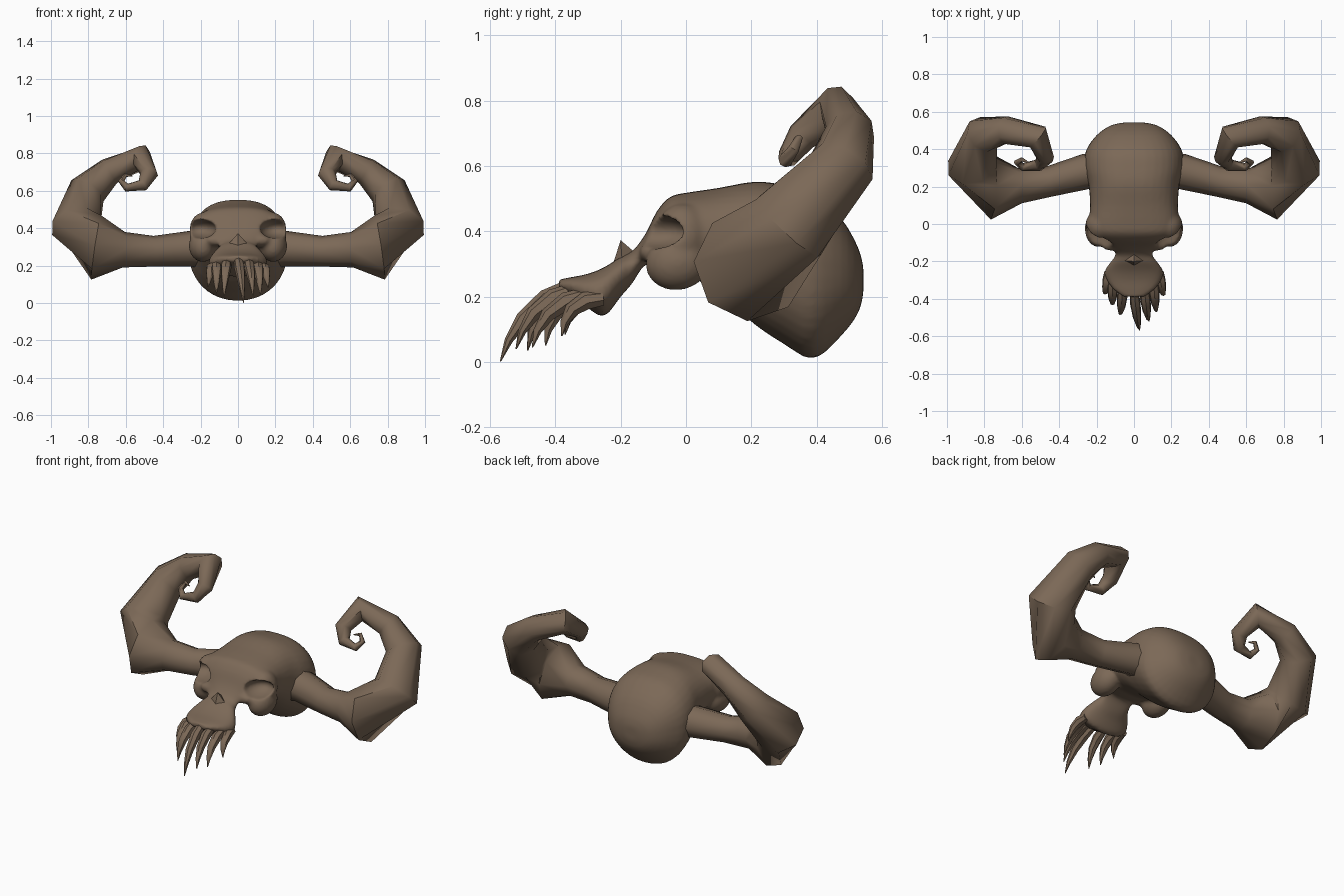
import bpy, bmesh, math
from mathutils import Vector, Matrix

if "Cube" in bpy.data.objects:
    bpy.data.objects.remove(bpy.data.objects["Cube"])

bone = bpy.data.materials.new("brown_bone")
bone.diffuse_color = (0.20, 0.14, 0.095, 1)
bone.use_nodes = True
bone.node_tree.nodes["Principled BSDF"].inputs["Base Color"].default_value = bone.diffuse_color


def finish(name, bm, mirror=False, angle=50):
    bmesh.ops.recalc_face_normals(bm, faces=bm.faces)
    me = bpy.data.meshes.new(name)
    bm.to_mesh(me)
    bm.free()
    ob = bpy.data.objects.new(name, me)
    bpy.context.collection.objects.link(ob)
    me.materials.append(bone)
    bpy.ops.object.select_all(action='DESELECT')
    ob.select_set(True)
    bpy.context.view_layer.objects.active = ob
    bpy.ops.object.shade_smooth_by_angle(angle=math.radians(angle))
    if mirror:
        ob.modifiers.new("mirror", 'MIRROR')
    return ob


def skin(bm, rings):
    """Join equal rings of points into a closed tube."""
    vs = [[bm.verts.new(p) for p in r] for r in rings]
    n = len(vs[0])
    for a, b in zip(vs, vs[1:]):
        for i in range(n):
            j = (i + 1) % n
            bm.faces.new((a[i], a[j], b[j], b[i]))
    bm.faces.new(vs[0])
    bm.faces.new(vs[-1])


def tube(bm, path, sides, facing={}):
    """Tapering tube along (x, y, z, radius) points; facing fixes chosen rings."""
    pts = [Vector(p[:3]) for p in path]
    rings, u = [], Vector((0.0, 0.05, 1))
    for i, p in enumerate(pts):
        t = Vector()
        if i:
            t += (p - pts[i - 1]).normalized()
        if i < len(pts) - 1:
            t += (pts[i + 1] - p).normalized()
        t = Vector(facing.get(i, t)).normalized()
        u = (u - t * u.dot(t)).normalized()
        w = t.cross(u)
        r = path[i][3]
        rings.append([p + r * (u * math.cos(a) + w * math.sin(a))
                      for a in (2 * math.pi * k / sides for k in range(sides))])
    skin(bm, rings)


def blobs(bm, centre, radii, tilt=0):
    """Pair of mirrored ellipsoids, tilted about x."""
    for s in (1, -1):
        m = (Matrix.Translation((s * centre[0], centre[1], centre[2]))
             @ Matrix.Rotation(math.radians(tilt), 4, 'X') @ Matrix.Diagonal((*radii, 1)))
        bmesh.ops.create_uvsphere(bm, u_segments=24, v_segments=14, radius=1, matrix=m)


def spline(rows, steps):
    """Catmull-Rom through rows of numbers."""
    out = []
    for i in range(len(rows) - 1):
        a, b, c, d = (rows[min(max(i + k, 0), len(rows) - 1)] for k in (-1, 0, 1, 2))
        for s in range(steps):
            t = s / steps
            out.append([0.5 * (2 * q + (r - p) * t + (2 * p - 5 * q + 4 * r - v) * t * t
                               + (3 * q - p - 3 * r + v) * t ** 3)
                        for p, q, r, v in zip(a, b, c, d)])
    return out + [list(rows[-1])]


# Skull: stations of (y, top z, bottom z, half width)
stations = [
    (0.543, 0.29, 0.21, 0.05), (0.527, 0.35, 0.15, 0.125), (0.475, 0.44, 0.08, 0.20),
    (0.39, 0.515, 0.01, 0.258), (0.30, 0.542, 0.055, 0.263), (0.21, 0.552, 0.115, 0.243),
    (0.10, 0.533, 0.21, 0.235), (0.0, 0.518, 0.27, 0.24), (-0.05, 0.505, 0.285, 0.225),
    (-0.09, 0.46, 0.295, 0.18), (-0.125, 0.39, 0.30, 0.12), (-0.165, 0.338, 0.24, 0.10),
    (-0.20, 0.322, 0.20, 0.123), (-0.25, 0.29, 0.14, 0.156), (-0.30, 0.270, 0.165, 0.146),
    (-0.35, 0.26, 0.20, 0.11), (-0.39, 0.252, 0.222, 0.055)]
bm = bmesh.new()
rings = []
for y, top, bot, w in spline(stations, 3):
    ring = []
    for k in range(36):
        a = 2 * math.pi * k / 36
        c, s = math.cos(a), math.sin(a)
        e = 0.82 if s > 0 else 0.95
        ring.append(Vector((w * math.copysign(abs(c) ** e, c), y,
                            (top + bot) / 2 + (top - bot) / 2 * math.copysign(abs(s) ** e, s))))
    rings.append(ring)
skin(bm, rings)
# Cheekbones and socket rims, fused into the skull
blobs(bm, (0.188, -0.025, 0.305), (0.075, 0.10, 0.085), 12)
blobs(bm, (0.183, -0.01, 0.385), (0.078, 0.085, 0.10))
blobs(bm, (0.115, -0.095, 0.335), (0.07, 0.05, 0.035), 0)
skull = finish("skull", bm)

# Eye socket cutters
bm = bmesh.new()
blobs(bm, (0.205, -0.105, 0.398), (0.088, 0.115, 0.052))
cutter = finish("socket_cutter", bm)
cutter.hide_render = True
cutter.hide_viewport = False
cutter.display_type = 'WIRE'


def remesh(ob):
    m = ob.modifiers.new("fuse", 'REMESH')
    m.mode, m.voxel_size, m.use_smooth_shade = 'VOXEL', 0.009, True


remesh(skull)
cut = skull.modifiers.new("sockets", 'BOOLEAN')
cut.operation, cut.object = 'DIFFERENCE', cutter
remesh(skull)
soft = skull.modifiers.new("soften", 'SMOOTH')
soft.factor, soft.iterations = 0.5, 6

# Raised nose ridge
bm = bmesh.new()
pts = [bm.verts.new(p) for p in ((0, -0.2, 0.373), (0.065, -0.195, 0.30), (-0.065, -0.195, 0.30),
                                 (0, -0.225, 0.295), (0, -0.15, 0.33))]
bmesh.ops.convex_hull(bm, input=pts)
finish("nose_ridge", bm, angle=30)

# Curling horns
horn = [(0.20, 0.285, 0.29, 0.10), (0.26, 0.28, 0.29, 0.095), (0.45, 0.228, 0.277, 0.082),
        (0.61, 0.205, 0.285, 0.095), (0.758, 0.197, 0.297, 0.174), (0.865, 0.315, 0.415, 0.14),
        (0.805, 0.478, 0.60, 0.103), (0.685, 0.502, 0.705, 0.076), (0.515, 0.465, 0.775, 0.072),
        (0.475, 0.355, 0.69, 0.048), (0.51, 0.315, 0.63, 0.034), (0.595, 0.305, 0.617, 0.022),
        (0.625, 0.33, 0.652, 0.017), (0.60, 0.345, 0.685, 0.012), (0.565, 0.33, 0.68, 0.003)]
bm = bmesh.new()
tube(bm, horn, 8, {4: (1, 0.05, 0.15)})
finish("horns", bm, mirror=True)

# Long curved fangs: base x, y, z then tip x, y, z
fangs = [(-0.135, -0.255, 0.195, -0.16, -0.37, 0.085), (-0.115, -0.30, 0.205, -0.115, -0.43, 0.05),
         (-0.06, -0.335, 0.22, -0.075, -0.485, 0.035), (0.0, -0.355, 0.23, 0.03, -0.568, 0.002),
         (0.055, -0.34, 0.22, 0.08, -0.52, 0.04), (0.105, -0.305, 0.205, 0.12, -0.47, 0.045),
         (0.135, -0.255, 0.195, 0.162, -0.38, 0.08)]
bm = bmesh.new()
for f in fangs:
    a, b = Vector(f[:3]), Vector(f[3:])
    path = []
    for t, r in ((0, 0.024), (0.25, 0.029), (0.55, 0.023), (0.8, 0.013), (1, 0.002)):
        p = a.lerp(b, t) + Vector((0, -0.11, 0.11)) * t * (1 - t)
        path.append((*p, r))
    tube(bm, path, 7)
finish("fangs", bm)
